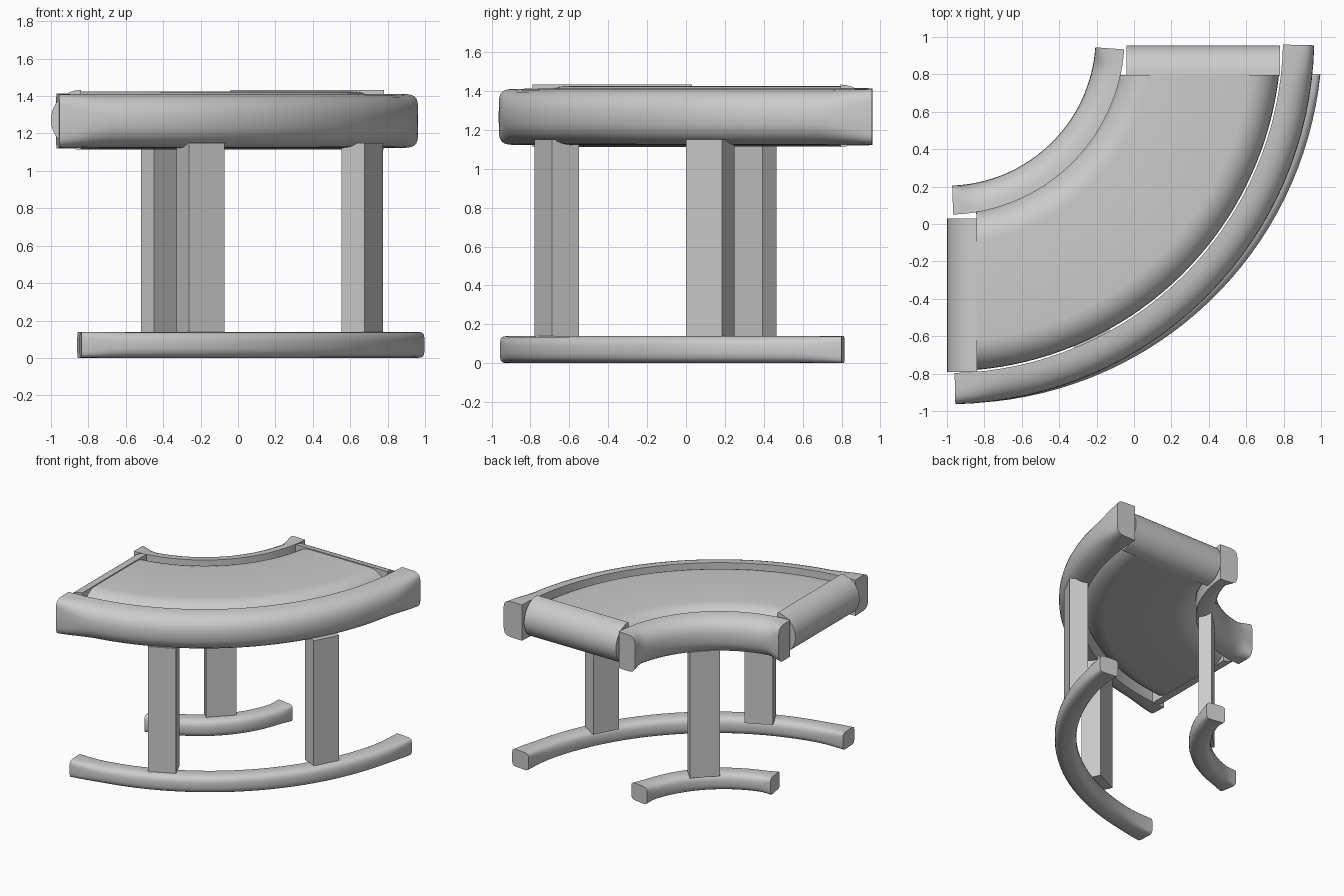
import bpy, bmesh, math
from mathutils import Matrix

if "Cube" in bpy.data.objects:
    bpy.data.objects.remove(bpy.data.objects["Cube"])

CX, CY = -1.0, 1.0   # centre of the quarter ring


def finish(bm, name, angle=40):
    bmesh.ops.recalc_face_normals(bm, faces=bm.faces)
    me = bpy.data.meshes.new(name)
    bm.to_mesh(me)
    bm.free()
    ob = bpy.data.objects.new(name, me)
    bpy.context.collection.objects.link(ob)
    bpy.ops.object.select_all(action='DESELECT')
    ob.select_set(True)
    bpy.context.view_layer.objects.active = ob
    bpy.ops.object.shade_smooth_by_angle(angle=math.radians(angle))
    return ob


def loft(rings, name, angle=40):
    bm = bmesh.new()
    vs = [[bm.verts.new(p) for p in ring] for ring in rings]
    n = len(vs[0])
    for a, b in zip(vs, vs[1:]):
        for i in range(n):
            bm.faces.new((a[i], a[(i + 1) % n], b[(i + 1) % n], b[i]))
    bm.faces.new(vs[0])
    bm.faces.new(vs[-1])
    return finish(bm, name, angle)


def d_section(flat, bulge, zc, h, power, n=16):
    # flat side at u=flat, rounded side reaching u=flat+bulge
    pts = []
    for i in range(n + 1):
        t = -math.pi / 2 + math.pi * i / n
        c, s = math.cos(t), math.sin(t)
        pts.append((flat + bulge * max(c, 0) ** (2 / power),
                    zc + h * math.copysign(abs(s) ** (2 / power), s)))
    return pts


def round_section(u, w, zc, h, power, n=20):
    pts = []
    for i in range(n):
        t = 2 * math.pi * (i + 0.5) / n
        c, s = math.cos(t), math.sin(t)
        pts.append((u + w * math.copysign(abs(c) ** (2 / power), c),
                    zc + h * math.copysign(abs(s) ** (2 / power), s)))
    return pts


def arc_rail(name, make, args, a0, a1, power, cx=CX, cy=CY, n=32):
    # sweep a rounded section round the centre; it turns boxy at the ends
    rings = []
    for i in range(n + 1):
        v = i / n
        near_end = max(0, 1 - min(v, 1 - v) / 0.1)
        t = math.radians(a0 + (a1 - a0) * v - 90)
        rings.append([(cx + u * math.cos(t), cy + u * math.sin(t), z)
                      for u, z in make(*args, power + (6 - power) * near_end ** 2)])
    return loft(rings, name, 60)


# Curved top rails
arc_rail("outer_top_rail", d_section, (1.797, 0.167, 1.267, 0.145), 1.3, 88.7, 2.4)
arc_rail("inner_top_rail", d_section, (0.95, -0.155, 1.267, 0.148), 2, 86, 2.4)

# Half-round end rails
sec = d_section(-0.84, -0.16, 1.273, 0.16, 2)
loft([[(u, y, z) for u, z in sec] for y in (-0.79, 0.03)], "left_end_rail")
sec = d_section(0.795, 0.16, 1.273, 0.16, 2)
loft([[(x, u, z) for u, z in sec] for x in (-0.04, 0.78)], "back_end_rail")

# Thick seat cushion: rolled along both curved edges, cut flat at the end rails
W, ROLL, ZC, H = 0.42, 0.16, 1.27, 0.155
half = [(W - ROLL + ROLL * math.sin(t), H * math.cos(t))
        for t in (math.pi * i / 16 for i in range(17))]
sec = [(1.367 + u, ZC + z) for u, z in half]
sec += [(1.367 - u, ZC + z) for u, z in reversed(half)]
rings = []
for j in range(37):
    ring = []
    for r, z in sec:
        a0, a1 = math.asin(0.158 / r), math.acos(0.203 / r)
        t = a0 + (a1 - a0) * j / 36 - math.pi / 2
        ring.append((CX + r * math.cos(t), CY + r * math.sin(t), z))
    rings.append(ring)
loft(rings, "seat_cushion")

# Curved floor runners
arc_rail("outer_floor_runner", round_section, (1.88, 0.08, 0.07, 0.07),
         3.4, 84.1, 3, cx=-0.953)
arc_rail("inner_floor_runner", round_section, (0.87, 0.08, 0.07, 0.07),
         9.5, 80.5, 3, cx=CX + 0.01, cy=CY - 0.07)

# Upright legs
for name, x, y, ang, w, d in (
        ("front_leg", -0.20, -0.665, 25.6, 0.21, 0.155),
        ("right_leg", 0.665, 0.125, 62, 0.21, 0.14),
        ("inner_leg", -0.405, 0.35, 45, 0.225, 0.10)):
    bm = bmesh.new()
    m = (Matrix.Translation((x, y, 0.64)) @ Matrix.Rotation(math.radians(ang), 4, 'Z')
         @ Matrix.Diagonal((w, d, 1.02, 1)))
    bmesh.ops.create_cube(bm, size=1, matrix=m)
    finish(bm, name, 30)
